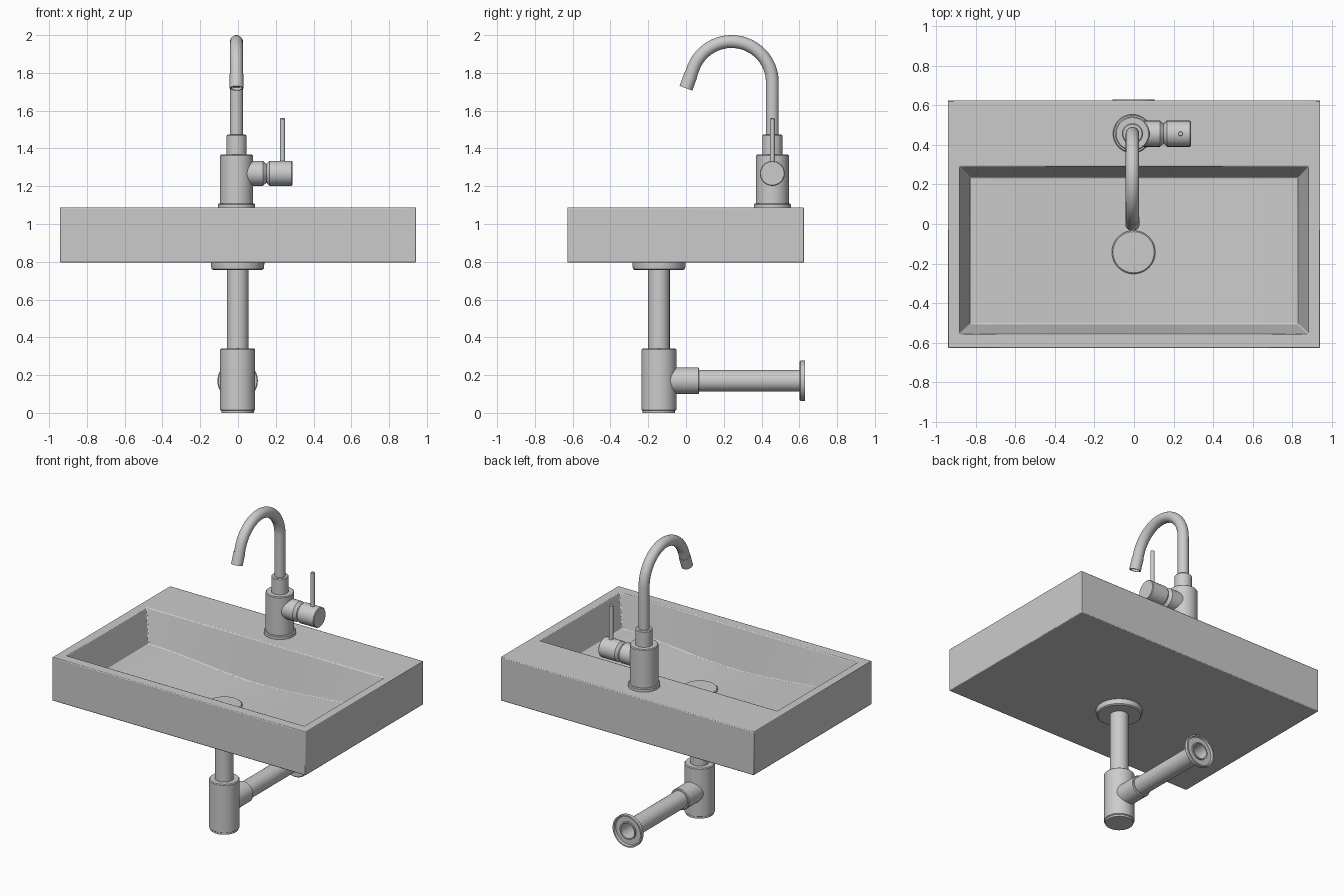
import bpy, bmesh, math
from mathutils import Vector, Matrix

if "Cube" in bpy.data.objects:
    bpy.data.objects.remove(bpy.data.objects["Cube"])


def finish(bm, name, bevel=0):
    bmesh.ops.remove_doubles(bm, verts=bm.verts, dist=1e-5)
    bmesh.ops.recalc_face_normals(bm, faces=bm.faces)
    me = bpy.data.meshes.new(name)
    bm.to_mesh(me)
    bm.free()
    ob = bpy.data.objects.new(name, me)
    bpy.context.collection.objects.link(ob)
    if bevel:
        m = ob.modifiers.new("bevel", 'BEVEL')
        m.width, m.segments, m.limit_method = bevel, 2, 'ANGLE'
        m.angle_limit = math.radians(40)
    bpy.ops.object.select_all(action='DESELECT')
    bpy.context.view_layer.objects.active = ob
    ob.select_set(True)
    bpy.ops.object.shade_smooth_by_angle(angle=math.radians(35))
    return ob


def lathe(name, profile, loc, axis=(0, 0, 1), n=48):
    """Spin a (radius, height) profile around an axis through loc."""
    bm = bmesh.new()
    vs = [bm.verts.new((r, 0, h)) for r, h in profile]
    es = [bm.edges.new(p) for p in zip(vs, vs[1:])]
    bmesh.ops.spin(bm, geom=vs + es, cent=(0, 0, 0), axis=(0, 0, 1),
                   angle=math.tau, steps=n, use_duplicate=False)
    rot = Vector((0, 0, 1)).rotation_difference(Vector(axis)).to_matrix().to_4x4()
    bmesh.ops.transform(bm, matrix=Matrix.Translation(loc) @ rot, verts=bm.verts)
    return finish(bm, name)


def cyl(r, a, b, c=0.005):
    """Closed cylinder profile with small chamfers."""
    return [(0, a), (r - c, a), (r, a + c), (r, b - c), (r - c, b), (0, b)]


# Basin: stacked rectangular rings, floor dips towards the middle
NX = 24


def ring(bm, x0, x1, y0, y1, z, dip=0):
    xs = [x0 + (x1 - x0) * i / NX for i in range(NX + 1)]
    zf = lambda x: z - dip * (0.5 + 0.5 * math.cos(math.pi * x / x1))
    front = [bm.verts.new((x, y0, zf(x))) for x in xs]
    back = [bm.verts.new((x, y1, zf(x))) for x in xs]
    return front, back


bm = bmesh.new()
W, F, B = 0.942, -0.628, 0.626
rings = [ring(bm, -W, W, F, B, 0.795),
         ring(bm, -W, W, F, B, 1.087),
         ring(bm, -0.884, 0.884, -0.557, 0.291, 1.087),
         ring(bm, -0.83, 0.83, -0.507, 0.236, 0.875, 0.05)]
for (f0, b0), (f1, b1) in zip(rings, rings[1:]):
    l0, l1 = f0 + b0[::-1], f1 + b1[::-1]
    for i in range(len(l0)):
        j = (i + 1) % len(l0)
        bm.faces.new((l0[i], l0[j], l1[j], l1[i]))
for f, b in (rings[0], rings[-1]):
    for i in range(NX):
        bm.faces.new((f[i], f[i + 1], b[i + 1], b[i]))
finish(bm, "basin", 0.005)

# Drain cover, flange under the basin and down pipe
DX, DY = -0.002, -0.143
lathe("drain_cover", [(0, 0.82), (0.11, 0.82), (0.11, 0.836), (0.104, 0.841), (0, 0.843)], (DX, DY, 0))
lathe("drain_flange", [(0, 0.757), (0.13, 0.757), (0.138, 0.763), (0.141, 0.785), (0.141, 0.797), (0, 0.797)], (DX, DY, 0))
lathe("down_pipe", cyl(0.057, 0.32, 0.78), (DX, DY, 0))

# Bottle trap
lathe("trap_body", [(0, 0), (0.086, 0), (0.086, 0.012), (0.093, 0.016), (0.093, 0.335),
                    (0.088, 0.34), (0, 0.34)], (DX, DY, 0))

# Waste pipe to the wall, open at the wall end
WZ = (DX, 0, 0.17)
lathe("trap_outlet", cyl(0.07, -0.13, 0.07), WZ, (0, 1, 0))
lathe("waste_pipe", [(0, 0.05), (0.058, 0.05), (0.058, 0.625), (0.05, 0.625), (0.05, 0.06), (0, 0.06)], WZ, (0, 1, 0))
lathe("wall_flange", [(0.058, 0.602), (0.102, 0.602), (0.107, 0.607), (0.107, 0.63), (0.098, 0.63),
                      (0.094, 0.615), (0.058, 0.615), (0.058, 0.602)], WZ, (0, 1, 0))

# Tap body
TX, TY = -0.008, 0.457
lathe("tap_base_ring", cyl(0.098, 1.08, 1.109), (TX, TY, 0))
lathe("tap_body", cyl(0.087, 1.10, 1.367), (TX, TY, 0))
lathe("tap_neck", cyl(0.053, 1.36, 1.473), (TX, TY, 0))

# Swan-neck spout swept along an arc
R, CZ = 0.216, 1.75
path = [(TY, 1.46), (TY, 1.6)]
path += [(TY - R + R * math.cos(a), CZ + R * math.sin(a))
         for a in (math.radians(160 * i / 28) for i in range(29))]
direction = Vector((0, -math.sin(math.radians(160)), math.cos(math.radians(160))))
end = Vector((TX, path[-1][0], path[-1][1]))
tip = end + direction * 0.035
path.append((tip.y, tip.z))
bm = bmesh.new()
N, loops = 32, []
for i, (y, z) in enumerate(path):
    p, q = path[max(i - 1, 0)], path[min(i + 1, len(path) - 1)]
    t = Vector((0, q[0] - p[0], q[1] - p[1])).normalized()
    side = Vector((1, 0, 0))
    up = t.cross(side)
    loops.append([bm.verts.new(Vector((TX, y, z)) + 0.034 * (side * math.cos(k) + up * math.sin(k)))
                  for k in (math.tau * j / N for j in range(N))])
for a, b in zip(loops, loops[1:]):
    for j in range(N):
        bm.faces.new((a[j], a[(j + 1) % N], b[(j + 1) % N], b[j]))
bm.faces.new(loops[0])
bm.faces.new(loops[-1])
finish(bm, "spout")
lathe("spout_nozzle", [(0, 0), (0.036, 0), (0.036, 0.079), (0.029, 0.079), (0.029, 0.065), (0, 0.065)],
      tip - direction * 0.002, direction)

# Side handle with groove and lever
HZ = (0, TY, 1.268)
lathe("handle_mount", [(0, 0), (0.066, 0), (0.066, 0.132), (0.05, 0.15), (0, 0.15)], HZ, (1, 0, 0))
lathe("handle_cap", [(0, 0.145), (0.05, 0.15), (0.066, 0.166), (0.066, 0.284),
                     (0.062, 0.288), (0, 0.288)], HZ, (1, 0, 0))
lathe("lever", cyl(0.013, 1.31, 1.56, 0.003), (0.236, TY, 0), n=24)
